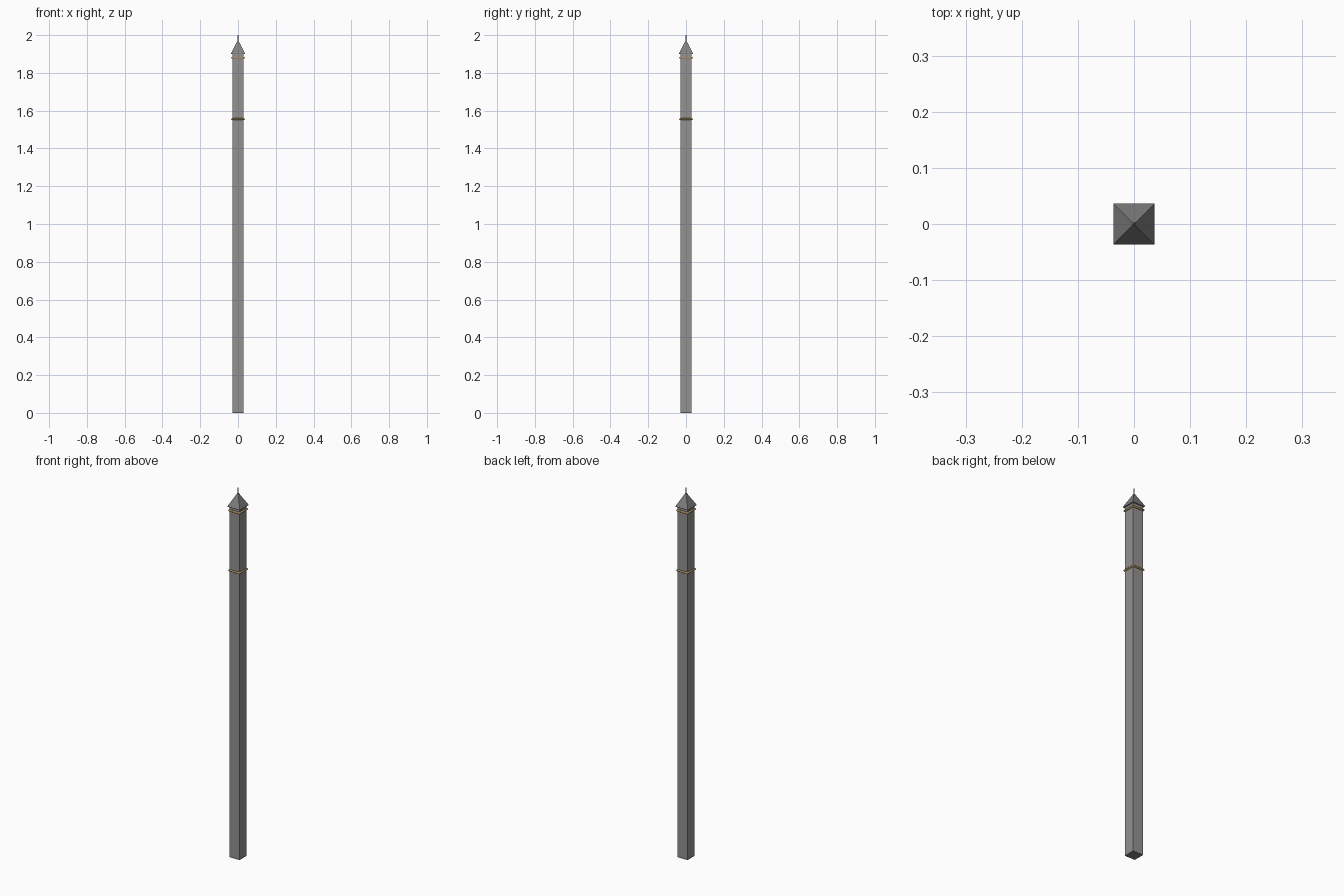
import bpy, math

if "Cube" in bpy.data.objects:
    bpy.data.objects.remove(bpy.data.objects["Cube"])


def material(name, rgb):
    m = bpy.data.materials.new(name)
    m.diffuse_color = (*rgb, 1)
    m.use_nodes = True
    m.node_tree.nodes["Principled BSDF"].inputs["Base Color"].default_value = m.diffuse_color
    return m


def box(name, half, z0, z1, mat=None, bevel=0, segments=1):
    bpy.ops.mesh.primitive_cube_add(size=1, location=(0, 0, (z0 + z1) / 2))
    o = bpy.context.object
    o.name = name
    o.scale = (2 * half, 2 * half, z1 - z0)
    bpy.ops.object.transform_apply(location=False, rotation=False, scale=True)
    if bevel:
        mod = o.modifiers.new("edges", "BEVEL")
        mod.width = bevel
        mod.segments = segments
    if mat:
        o.data.materials.append(mat)
    return o


def cone(name, sides, r0, r1, z0, z1, mat, turn=0):
    bpy.ops.mesh.primitive_cone_add(vertices=sides, radius1=r0, radius2=r1, depth=z1 - z0,
                                    location=(0, 0, (z0 + z1) / 2), rotation=(0, 0, turn))
    o = bpy.context.object
    o.name = name
    o.data.materials.append(mat)
    return o


steel = material("steel", (0.30, 0.29, 0.28))
dark = material("dark_steel", (0.22, 0.22, 0.22))
brass = material("brass", (0.40, 0.28, 0.12))

# Square post with a thin dark foot
box("post", 0.03, 0.006, 1.905, steel)
box("foot", 0.03, 0.0, 0.006, dark)

# Rounded brass collars
for name, z in (("lower_collar", 1.555), ("upper_collar", 1.88)):
    box(name, 0.036, z - 0.005, z + 0.005, brass, 0.0045, 3)
    bpy.ops.object.shade_smooth_by_angle()

# Pyramid cap on a thin plate, with a small spike
box("cap_plate", 0.0365, 1.899, 1.904, dark)
cone("cap", 4, 0.0365 * math.sqrt(2), 0, 1.904, 1.975, dark, math.pi / 4)
cone("spike", 12, 0.004, 0.0015, 1.965, 2.0, dark)
bpy.ops.object.shade_smooth_by_angle()
